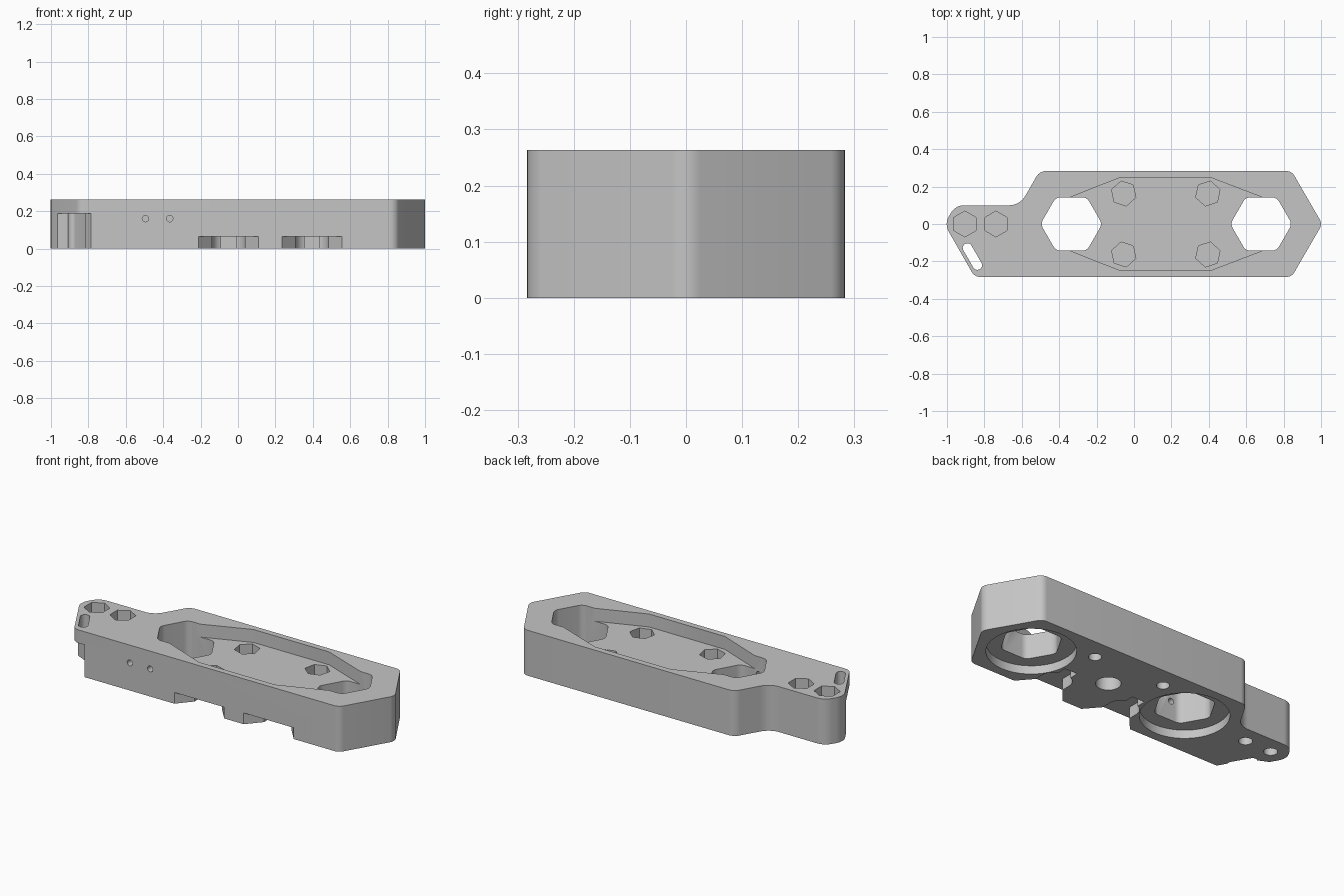
import bpy, bmesh, math
from mathutils import Vector, Matrix

cube = bpy.data.objects.get("Cube")
if cube:
    bpy.data.objects.remove(cube, do_unlink=True)

HEIGHT = 0.263
FLOOR = 0.188          # top pocket floor
GREY = (0.56, 0.56, 0.56, 1)

mat = bpy.data.materials.new("plain grey")
mat.use_nodes = True
mat.diffuse_color = GREY
mat.node_tree.nodes["Principled BSDF"].inputs["Base Color"].default_value = GREY


def rounded(corners, steps=8):
    """Fillet a list of (x, y, radius) corners into a point loop."""
    pts = []
    for i, (x, y, r) in enumerate(corners):
        p = Vector((x, y))
        if r == 0:
            pts.append(p)
            continue
        a = (Vector(corners[i - 1][:2]) - p).normalized()
        b = (Vector(corners[(i + 1) % len(corners)][:2]) - p).normalized()
        half = a.angle(b) / 2
        centre = p + (a + b).normalized() * r / math.sin(half)
        start = p + a * r / math.tan(half) - centre
        end = p + b * r / math.tan(half) - centre
        sweep = math.atan2(start.cross(end), start.dot(end))
        for k in range(steps + 1):
            pts.append(centre + Matrix.Rotation(sweep * k / steps, 2) @ start)
    return pts


def ngon(x, y, r, sides, turn=0.0, fillet=0.0):
    ring = [(x + r * math.cos(turn + math.tau * i / sides),
             y + r * math.sin(turn + math.tau * i / sides), fillet) for i in range(sides)]
    return rounded(ring)


def prism(name, pts, z0, z1):
    bm = bmesh.new()
    face = bm.faces.new([bm.verts.new((p[0], p[1], z0)) for p in pts])
    top = bmesh.ops.extrude_face_region(bm, geom=[face])
    moved = [v for v in top["geom"] if isinstance(v, bmesh.types.BMVert)]
    bmesh.ops.translate(bm, verts=moved, vec=(0, 0, z1 - z0))
    bmesh.ops.recalc_face_normals(bm, faces=bm.faces)
    mesh = bpy.data.meshes.new(name)
    bm.to_mesh(mesh)
    bm.free()
    mesh.materials.append(mat)
    obj = bpy.data.objects.new(name, mesh)
    bpy.context.collection.objects.link(obj)
    return obj


# Main body outline with the narrow tongue at one end
body = prism("mounting_block", rounded([
    (1.007, 0, 0.05), (0.843, 0.283, 0.05), (-0.505, 0.283, 0.06), (-0.61, 0.1, 0.1),
    (-0.955, 0.1, 0.08), (-1.014, 0, 0.08), (-0.852, -0.283, 0.05), (0.843, -0.283, 0.05),
]), 0, HEIGHT)


def cut(cutter):
    mod = body.modifiers.new("cut", "BOOLEAN")
    mod.operation = "DIFFERENCE"
    mod.solver = "EXACT"
    mod.object = cutter
    cutter.hide_render = True
    bpy.context.view_layer.objects.active = body
    bpy.ops.object.modifier_apply(modifier=mod.name)
    bpy.data.objects.remove(cutter, do_unlink=True)


# Wide shallow pocket in the top
half = [(-0.35, 0.139), (-0.075, 0.248), (0.41, 0.248), (0.695, 0.139)]
cut(prism("pocket", half + [(x, -y) for x, y in reversed(half)], FLOOR, 0.4))

# Two rounded hexagonal openings with round recesses underneath
for x in (-0.335, 0.68):
    cut(prism("hex_opening", ngon(x, 0, 0.165, 6, 0, 0.045), -0.1, 0.4))
    cut(prism("round_recess", ngon(x, 0, 0.23, 64), -0.1, 0.048))

# Flared notches along the bottom front edge
for x in (-0.05, 0.395):
    cut(prism("notch", rounded([
        (x - 0.16, -0.4, 0), (x + 0.16, -0.4, 0), (x + 0.16, -0.283, 0), (x + 0.088, -0.2, 0),
        (x + 0.088, -0.075, 0.07), (x - 0.088, -0.075, 0.07), (x - 0.088, -0.2, 0),
        (x - 0.16, -0.283, 0)]), -0.1, 0.065))
    cut(prism("notch_relief", [(x - 0.04, -0.12), (x + 0.04, -0.12),
                               (x + 0.04, -0.025), (x - 0.04, -0.025)], -0.1, 0.064))

# Nut pockets in the pocket floor, with bolt holes from below
for x, side in ((-0.055, 1), (0.395, -1)):
    for y in (0.163, -0.163):
        turn = math.radians(90 + 12 * side)
        cut(prism("nut_pocket", ngon(x, y, 0.068, 6, turn), 0.125, 0.4))
        if y > 0:
            cut(prism("bolt_hole", ngon(x, y, 0.034, 24), -0.1, 0.115))

# Nut pockets and bolt holes in the tongue
for x in (-0.904, -0.738):
    cut(prism("tongue_nut", ngon(x, 0, 0.069, 6, math.pi / 2), 0.18, 0.4))
    cut(prism("tongue_bolt", ngon(x, 0, 0.036, 24), -0.1, 0.17))

# Blind centre hole underneath
cut(prism("centre_hole", ngon(0.17, 0, 0.065, 40), -0.1, 0.12))

# Undercut beneath the tongue corner
cut(prism("corner_undercut", rounded([
    (-0.785, -0.4, 0), (-0.785, -0.283, 0), (-0.875, -0.125, 0.05),
    (-0.97, -0.082, 0), (-1.2, -0.082, 0), (-1.2, -0.4, 0)]), -0.1, 0.187))

# Slanted slot through the overhang
along = Vector((0.5, -0.866))
across = Vector((0.866, 0.5)) * 0.025
mid = Vector((-0.864, -0.174))
slot = [mid + along * s * 0.078 + across * t for s, t in ((-1, -1), (1, -1), (1, 1), (-1, 1))]
cut(prism("slot", rounded([(p.x, p.y, 0.0245) for p in slot]), -0.1, 0.4))

# Two small pin holes in the front face
for x in (-0.495, -0.365):
    pin = prism("pin_hole", ngon(0, 0, 0.017, 20), 0, 0.2)
    pin.data.transform(Matrix.Translation((x, -0.34, 0.16)) @ Matrix.Rotation(-math.pi / 2, 4, "X"))
    cut(pin)

# Smooth the fillets and keep the edges sharp
bpy.ops.object.select_all(action="DESELECT")
body.select_set(True)
bpy.context.view_layer.objects.active = body
bpy.ops.object.shade_smooth_by_angle(angle=math.radians(25))
